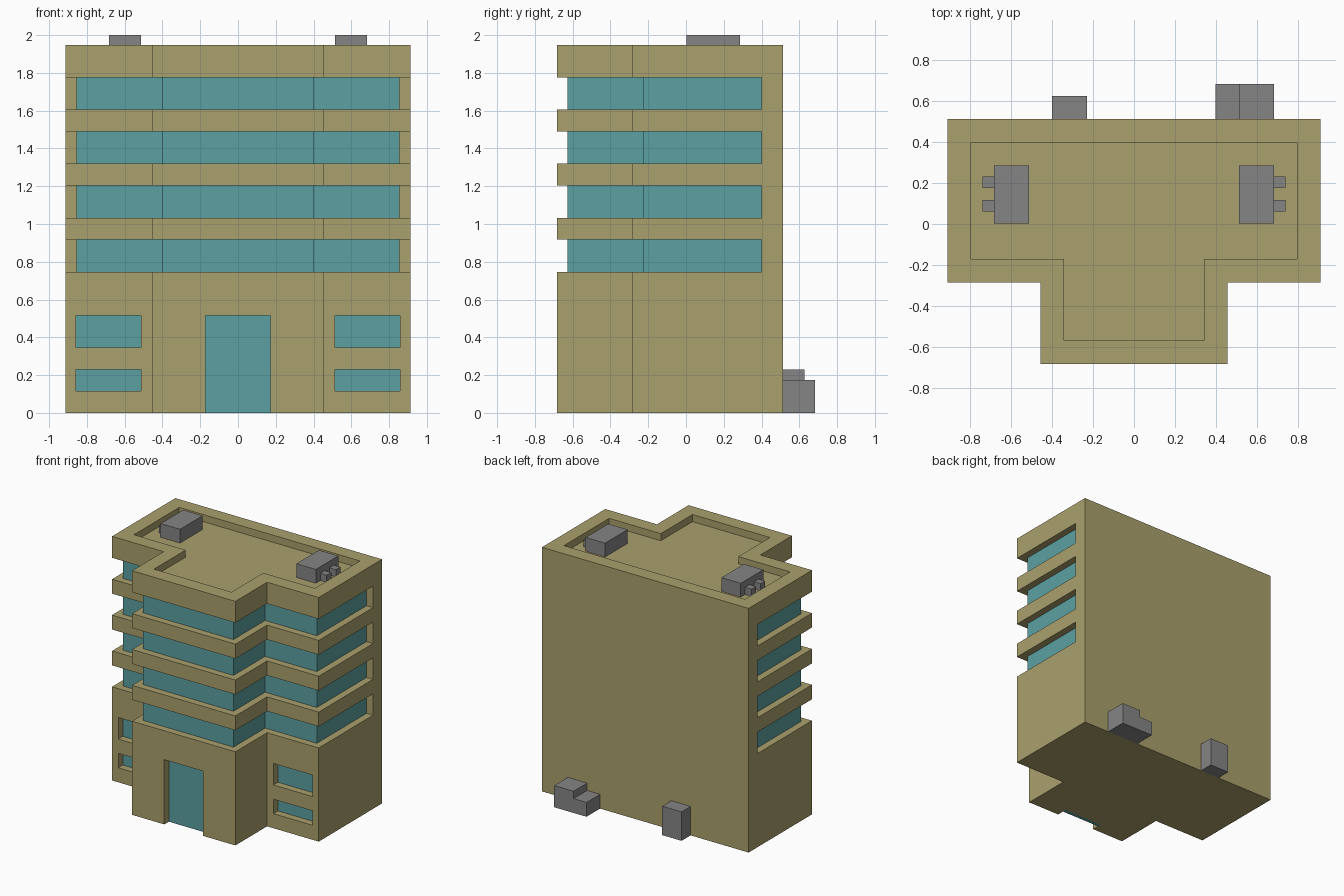
import bpy, bmesh

if "Cube" in bpy.data.objects:
    bpy.data.objects.remove(bpy.data.objects["Cube"])


def material(name, rgb):
    m = bpy.data.materials.new(name)
    m.diffuse_color = (*rgb, 1)
    m.use_nodes = True
    m.node_tree.nodes["Principled BSDF"].inputs["Base Color"].default_value = m.diffuse_color
    return m


WALL = material("sandstone_wall", (0.402, 0.352, 0.150))
GLASS = material("teal_glass", (0.107, 0.352, 0.361))
METAL = material("grey_metal", (0.235, 0.235, 0.235))


def add_prism(bm, pts, z0, z1):
    """Extrude a plan outline from z0 to z1."""
    face = bm.faces.new([bm.verts.new((x, y, z0)) for x, y in pts])
    out = bmesh.ops.extrude_face_region(bm, geom=[face])["geom"]
    for v in out:
        if isinstance(v, bmesh.types.BMVert):
            v.co.z = z1


def add_box(bm, x0, x1, y0, y1, z0, z1):
    add_prism(bm, [(x0, y0), (x1, y0), (x1, y1), (x0, y1)], z0, z1)


def finish(name, bm, mat):
    bmesh.ops.recalc_face_normals(bm, faces=bm.faces)
    me = bpy.data.meshes.new(name)
    bm.to_mesh(me)
    bm.free()
    me.materials.append(mat)
    ob = bpy.data.objects.new(name, me)
    bpy.context.collection.objects.link(ob)
    return ob


def box(name, mat, *dims):
    bm = bmesh.new()
    add_box(bm, *dims)
    return finish(name, bm, mat)


def plan(inset, back):
    """T-shaped plan, running from the right back corner round to the left."""
    W, w, F, f = 0.912 - inset, 0.456 - inset, -0.285 + inset, -0.684 + inset
    half = [(W, back), (W, F), (w, F), (w, f)]
    return half + [(-x, y) for x, y in reversed(half)]


RECESS, WALL_BACK, COLUMN = 0.057, 0.513, 0.399
BASE_TOP, ROOF, TOP = 0.747, 1.89, 1.947

# Main block
bm = bmesh.new()
add_prism(bm, plan(0, WALL_BACK), 0, TOP)
building = finish("building", bm, WALL)

# Cutters: window bands, sunken roof, ground floor windows and doorway
bm = bmesh.new()
around = [(-1.1, COLUMN), (-1.1, -0.9), (1.1, -0.9), (1.1, COLUMN)]
for i in range(4):
    z = BASE_TOP + i * 0.286
    add_prism(bm, plan(RECESS, COLUMN) + around, z, z + 0.171)
add_prism(bm, plan(0.114, COLUMN), ROOF, 2.1)
for x0, x1 in ((-0.857, -0.513), (0.513, 0.857)):
    for z0, z1 in ((0.116, 0.231), (0.345, 0.516)):
        add_box(bm, x0, x1, -0.4, -0.285 + RECESS, z0, z1)
add_box(bm, -0.172, 0.172, -0.8, -0.597, -0.1, 0.516)
cutter = finish("cutter", bm, WALL)
cutter.hide_render = True

mod = building.modifiers.new("openings", 'BOOLEAN')
mod.operation, mod.solver, mod.object = 'DIFFERENCE', 'EXACT', cutter
dg = bpy.context.evaluated_depsgraph_get()
cut_mesh = bpy.data.meshes.new_from_object(building.evaluated_get(dg))
building.modifiers.clear()
building.data = cut_mesh
bpy.data.objects.remove(cutter)

# Recessed vertical faces become glass
cut_mesh.materials.clear()
cut_mesh.materials.append(WALL)
cut_mesh.materials.append(GLASS)


def near(a, *targets):
    return any(abs(a - t) < 0.004 for t in targets)


for p in cut_mesh.polygons:
    c, n = p.center, p.normal
    front = n.y < -0.9 and near(c.y, -0.228, -0.627)
    side = abs(n.x) > 0.9 and c.z > BASE_TOP and near(abs(c.x), 0.855, 0.399)
    p.material_index = 1 if front or side else 0

# Glass door
box("door_glass", GLASS, -0.172, 0.172, -0.627, -0.597, 0, 0.516)

# Rooftop units, each with two small outlets on the outer side
for side, s in (("left", -1), ("right", 1)):
    def span(a, b):
        return sorted((s * a, s * b))
    box(f"roof_unit_{side}", METAL, *span(0.513, 0.684), 0.003, 0.287, ROOF, 2.0)
    for i, y in enumerate((0.06, 0.175)):
        box(f"roof_outlet_{side}_{i + 1}", METAL, *span(0.684, 0.741),
            y, y + 0.057, ROOF, TOP)

# Ground units against the back wall
box("back_unit_tall", METAL, -0.4, -0.229, WALL_BACK, 0.627, 0, 0.231)
bm = bmesh.new()
add_box(bm, 0.513, 0.684, WALL_BACK, 0.684, 0, 0.173)
add_box(bm, 0.399, 0.513, WALL_BACK, 0.684, 0, 0.114)
finish("back_unit_stepped", bm, METAL)
